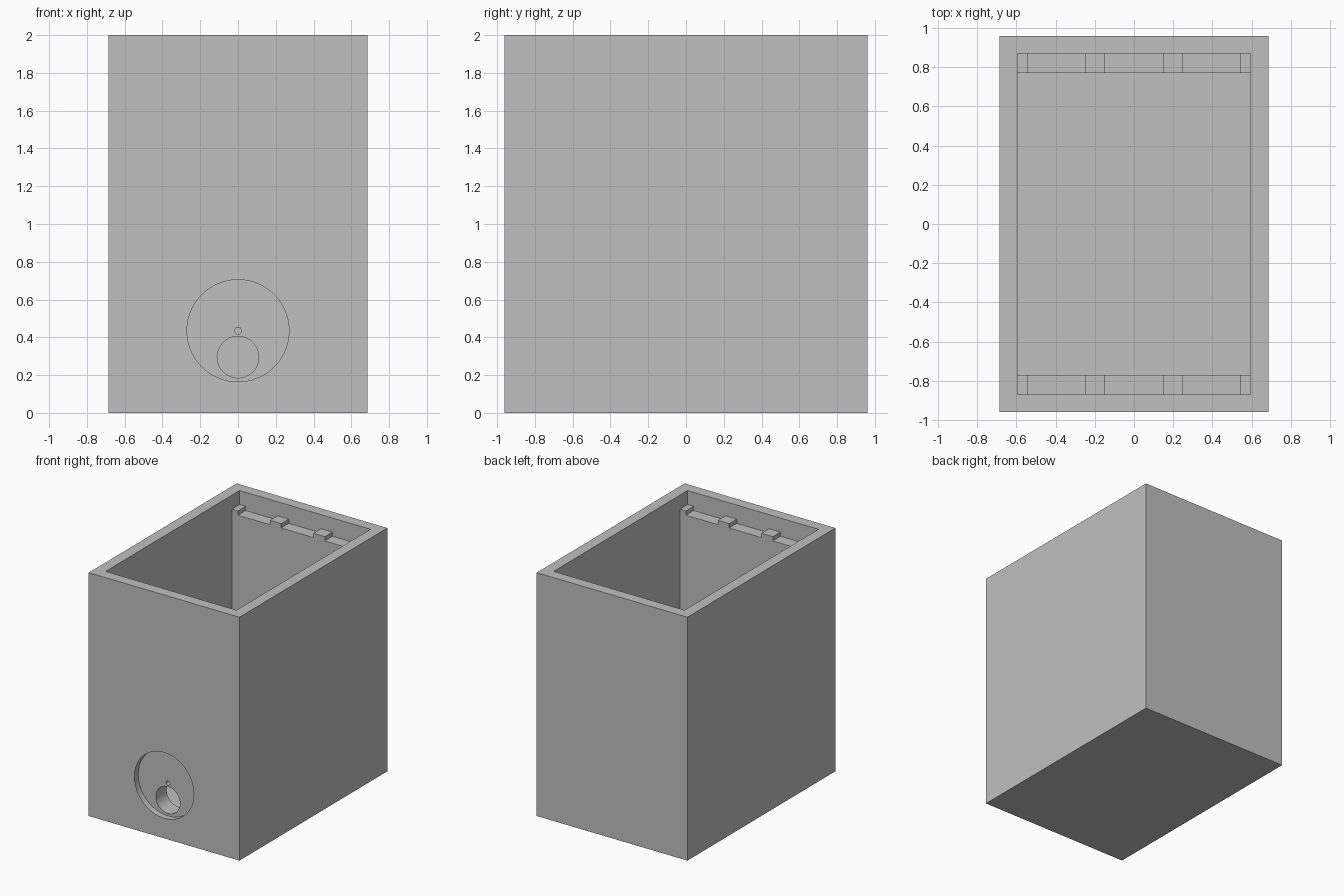
import bpy
import bmesh
from mathutils import Matrix, Vector

default = bpy.data.objects.get("Cube")
if default:
    bpy.data.objects.remove(default, do_unlink=True)

# Single matte grey
grey = bpy.data.materials.new("light_grey")
grey.use_nodes = True
grey.diffuse_color = (0.53, 0.53, 0.53, 1)
grey.node_tree.nodes["Principled BSDF"].inputs["Base Color"].default_value = grey.diffuse_color


def add_object(name, bm):
    mesh = bpy.data.meshes.new(name)
    bm.to_mesh(mesh)
    bm.free()
    mesh.materials.append(grey)
    obj = bpy.data.objects.new(name, mesh)
    bpy.context.collection.objects.link(obj)
    return obj


def box(name, low, high):
    low, high = Vector(low), Vector(high)
    bm = bmesh.new()
    place = Matrix.Translation((low + high) / 2) @ Matrix.Diagonal((*(high - low), 1))
    bmesh.ops.create_cube(bm, size=1, matrix=place)
    return add_object(name, bm)


def front_cylinder(name, z, radius, y0, y1, sides=64):
    bm = bmesh.new()
    place = Matrix.Translation((0, (y0 + y1) / 2, z)) @ Matrix.Rotation(1.5707963, 4, "X")
    bmesh.ops.create_cone(bm, cap_ends=True, segments=sides, radius1=radius,
                          radius2=radius, depth=y1 - y0, matrix=place)
    return add_object(name, bm)


HALF_X, HALF_Y, TOP = 0.685, 0.96, 2.0
IN_X, RIM_Y, LEDGE_Y = 0.595, 0.87, 0.77
TOOTH_Z, LEDGE_Z, FLOOR_Z = 1.885, 1.85, 0.09
ABOVE = TOP + 0.1

body = box("box_body", (-HALF_X, -HALF_Y, 0), (HALF_X, HALF_Y, TOP))

# Main cavity, and the wider opening above the end ledges
cutters = [
    box("cavity_cutter", (-IN_X, -LEDGE_Y, FLOOR_Z), (IN_X, LEDGE_Y, ABOVE)),
    box("rim_cutter", (-IN_X, -RIM_Y, TOOTH_Z), (IN_X, RIM_Y, ABOVE)),
]

# Lowered stretches of the ledges, leaving raised tabs between them
for x0, x1 in ((-0.54, -0.25), (-0.147, 0.147), (0.25, 0.54)):
    cutters.append(box("ledge_cutter", (x0, -RIM_Y, LEDGE_Z), (x1, RIM_Y, ABOVE)))

# Round recess in the front with an entrance hole and a pivot hole
cutters.append(front_cylinder("recess_cutter", 0.435, 0.27, -1.1, -HALF_Y + 0.05, 96))
cutters.append(front_cylinder("entrance_cutter", 0.295, 0.11, -1.1, -0.6))
cutters.append(front_cylinder("pivot_cutter", 0.435, 0.018, -1.1, -0.6, 24))

for cutter in cutters:
    cutter.hide_render = True
    cut = body.modifiers.new(cutter.name, "BOOLEAN")
    cut.operation = "DIFFERENCE"
    cut.solver = "EXACT"
    cut.object = cutter

# Bake the cuts and remove the cutters
bpy.context.view_layer.update()
graph = bpy.context.evaluated_depsgraph_get()
result = bpy.data.meshes.new_from_object(body.evaluated_get(graph))
body.modifiers.clear()
body.data = result
for cutter in cutters:
    bpy.data.objects.remove(cutter, do_unlink=True)

# Smooth hole walls, sharp box edges
bpy.ops.object.select_all(action="DESELECT")
body.select_set(True)
bpy.context.view_layer.objects.active = body
bpy.ops.object.shade_smooth_by_angle(angle=0.5)
